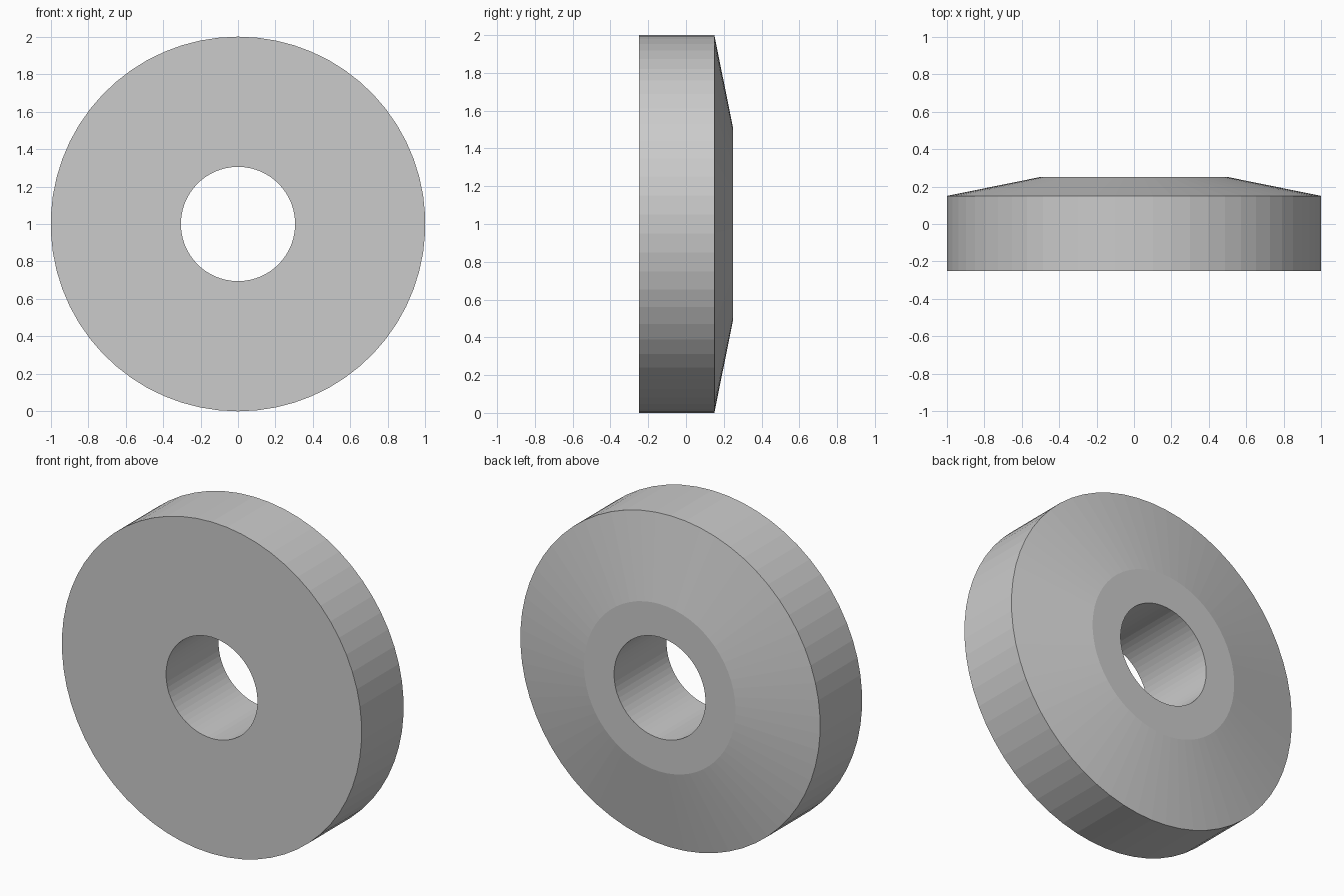
import bpy, bmesh, math

if "Cube" in bpy.data.objects:
    bpy.data.objects.remove(bpy.data.objects["Cube"])

SIDES = 62
# wheel half-section: (radius, y)
PROFILE = [(0.305, -0.25), (1.0, -0.25), (1.0, 0.15), (0.505, 0.25), (0.305, 0.25)]

bm = bmesh.new()

# Rings around the y axis, starting with a vertex at the top
rings = []
for r, y in PROFILE:
    ring = []
    for i in range(SIDES):
        a = 2 * math.pi * i / SIDES
        ring.append(bm.verts.new((r * math.sin(a), y, 1 + r * math.cos(a))))
    rings.append(ring)

# Bridge each ring to the next, closing through the bore
for k, ring in enumerate(rings):
    nxt = rings[(k + 1) % len(rings)]
    for i in range(SIDES):
        j = (i + 1) % SIDES
        bm.faces.new((ring[i], ring[j], nxt[j], nxt[i]))

bmesh.ops.recalc_face_normals(bm, faces=bm.faces)
mesh = bpy.data.meshes.new("wheel_disc")
bm.to_mesh(mesh)
bm.free()
wheel = bpy.data.objects.new("wheel_disc", mesh)
bpy.context.collection.objects.link(wheel)
